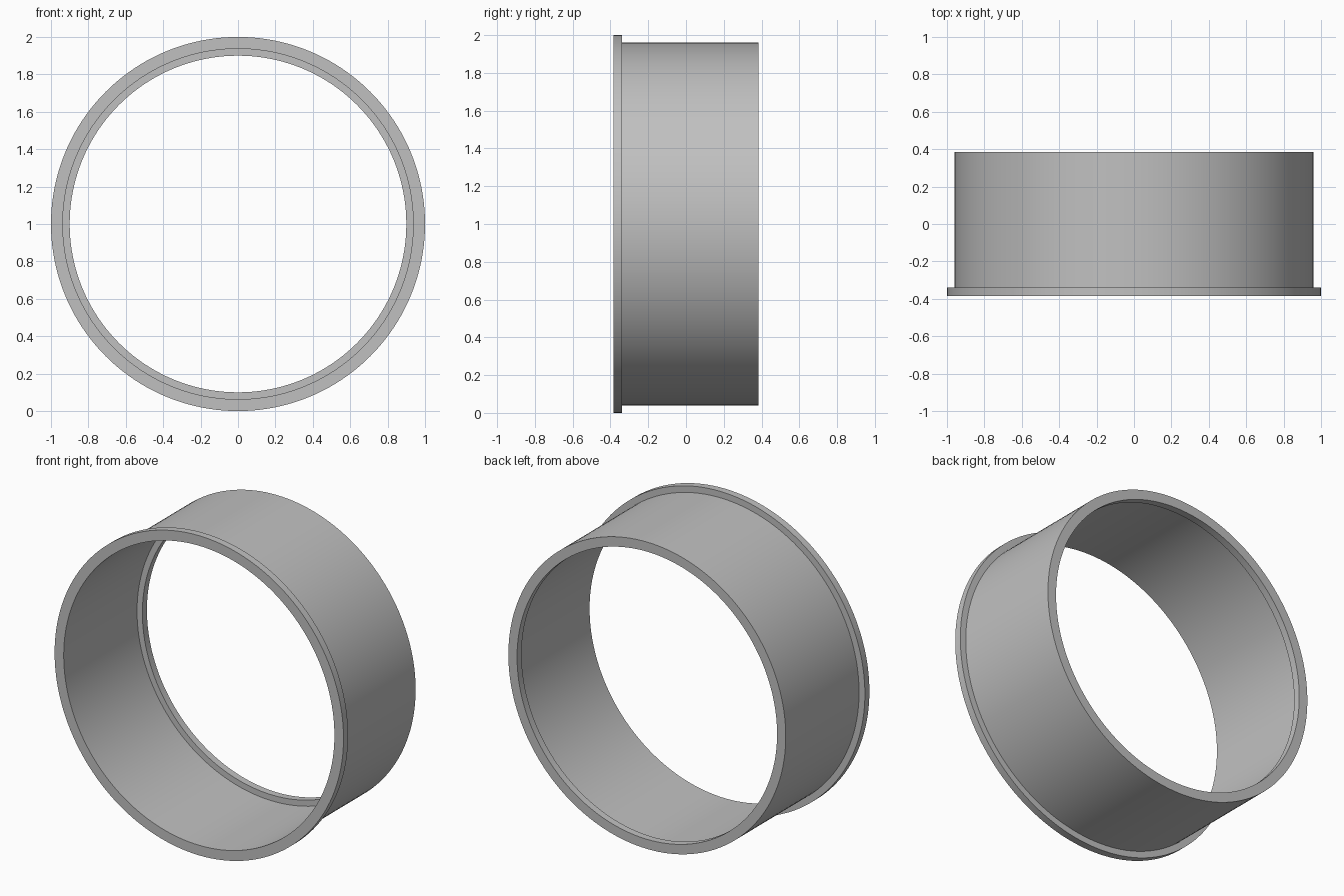
import bpy
import bmesh
from math import radians, tau
from mathutils import Vector

cube = bpy.data.objects.get("Cube")
if cube:
    bpy.data.objects.remove(cube, do_unlink=True)

# Material
grey = bpy.data.materials.new("plain grey")
grey.use_nodes = True
colour = (0.53, 0.53, 0.53, 1.0)
grey.diffuse_color = colour
grey.node_tree.nodes["Principled BSDF"].inputs["Base Color"].default_value = colour

# Dimensions
HALF = 0.385       # half the depth along y
STEP = 0.045       # thickness of front flange and rear lip
FLANGE_R = 1.0
BODY_R = 0.96
BORE_R = 0.937
LIP_R = 0.90
SEGMENTS = 160

# Closed cross-section as (radius, y): outer flange, sleeve, inner rear lip
profile = [
    (BORE_R, -HALF), (FLANGE_R, -HALF),
    (FLANGE_R, STEP - HALF), (BODY_R, STEP - HALF),
    (BODY_R, HALF), (LIP_R, HALF),
    (LIP_R, HALF - STEP), (BORE_R, HALF - STEP),
]


def lathe(name, points, material):
    """Revolve a closed cross-section about the y axis."""
    bm = bmesh.new()
    verts = [bm.verts.new((r, y, 0)) for r, y in points]
    edges = [bm.edges.new((v, verts[i - 1])) for i, v in enumerate(verts)]
    bmesh.ops.spin(bm, geom=verts + edges, cent=Vector(), axis=(0, 1, 0),
                   angle=tau, steps=SEGMENTS, use_merge=True)
    bmesh.ops.remove_doubles(bm, verts=bm.verts, dist=0.0001)
    bmesh.ops.recalc_face_normals(bm, faces=bm.faces)
    mesh = bpy.data.meshes.new(name)
    bm.to_mesh(mesh)
    bm.free()
    mesh.materials.append(material)
    obj = bpy.data.objects.new(name, mesh)
    bpy.context.collection.objects.link(obj)
    return obj


# Flanged ring standing on its edge
ring = lathe("flanged_ring", profile, grey)
ring.location.z = FLANGE_R

bpy.ops.object.select_all(action="DESELECT")
ring.select_set(True)
bpy.context.view_layer.objects.active = ring
bpy.ops.object.shade_smooth_by_angle(angle=radians(30))
